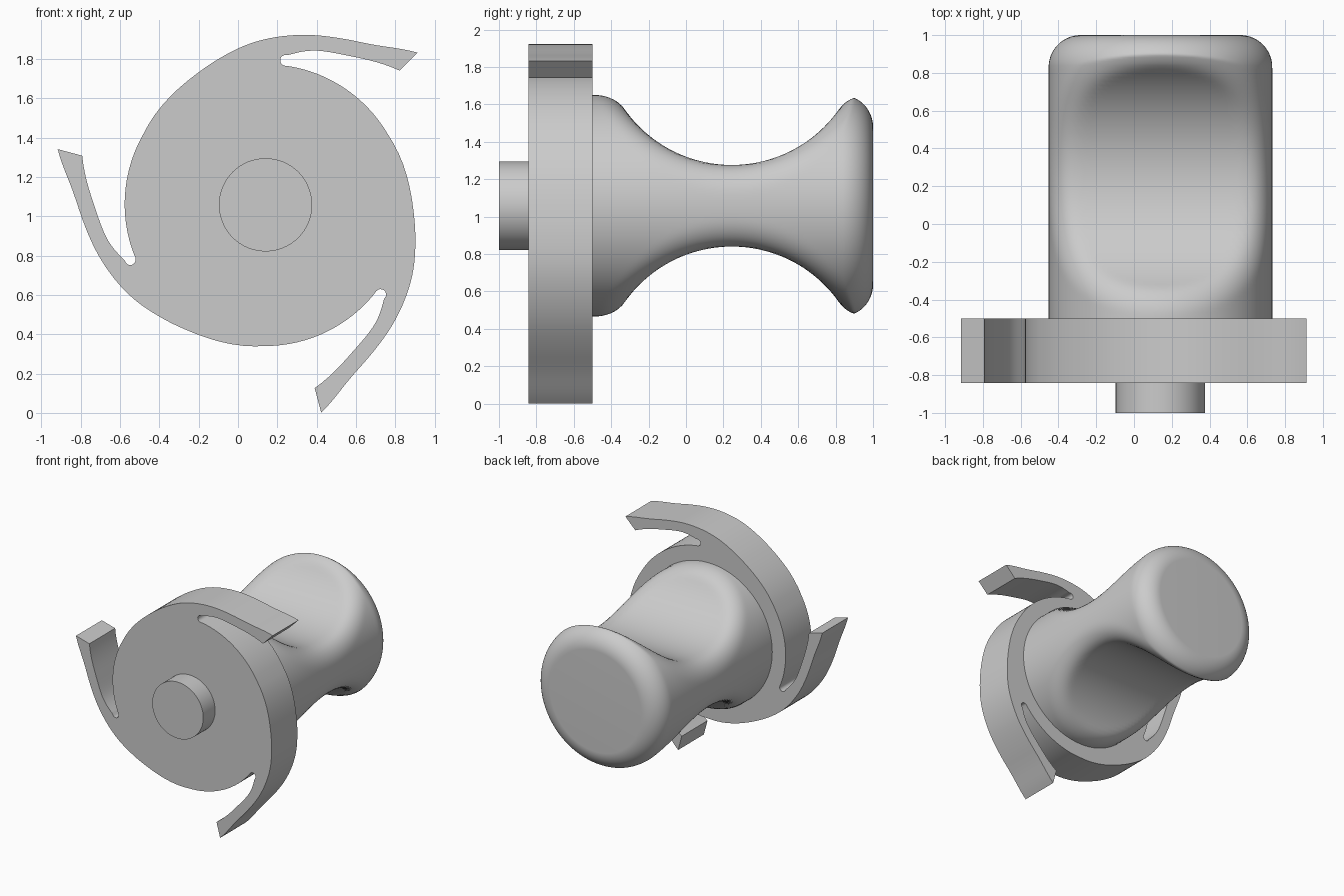
import bpy, bmesh, math
from mathutils import Vector

if "Cube" in bpy.data.objects:
    bpy.data.objects.remove(bpy.data.objects["Cube"], do_unlink=True)

CX, CZ = 0.14, 1.058          # shared axis of every part
GRIP_R, FILLET = 0.592, 0.17  # grip radius and edge rounding
NECK_Y, NECK_H, CUT_R = 0.245, 0.218, 0.70

grey = bpy.data.materials.new("plain grey")
grey.use_nodes = True
colour = (0.6, 0.6, 0.6, 1)
grey.diffuse_color = colour
grey.node_tree.nodes["Principled BSDF"].inputs["Base Color"].default_value = colour


def polar(deg, r, y):
    a = math.radians(deg)
    return Vector((CX + r * math.cos(a), y, CZ + r * math.sin(a)))


def finish(name, bm, angle=30):
    bmesh.ops.recalc_face_normals(bm, faces=bm.faces)
    mesh = bpy.data.meshes.new(name)
    bm.to_mesh(mesh)
    bm.free()
    obj = bpy.data.objects.new(name, mesh)
    mesh.materials.append(grey)
    bpy.context.collection.objects.link(obj)
    bpy.ops.object.select_all(action='DESELECT')
    obj.select_set(True)
    bpy.context.view_layer.objects.active = obj
    bpy.ops.object.shade_smooth_by_angle(angle=math.radians(angle))


def extrude_outline(name, points, depth):
    bm = bmesh.new()
    face = bm.faces.new([bm.verts.new(p) for p in points])
    out = bmesh.ops.extrude_face_region(bm, geom=[face])
    moved = [v for v in out["geom"] if isinstance(v, bmesh.types.BMVert)]
    bmesh.ops.translate(bm, verts=moved, vec=(0, depth, 0))
    finish(name, bm)


def spline(keys, steps=6):
    """Smooth curve through (angle, radius) keys."""
    pts = [Vector(k) for k in keys]
    pts = [2 * pts[0] - pts[1]] + pts + [2 * pts[-1] - pts[-2]]
    res = []
    for a, b, c, d in zip(pts, pts[1:], pts[2:], pts[3:]):
        for i in range(steps):
            t = i / steps
            res.append(0.5 * (2 * b + (c - a) * t + (2 * a - 5 * b + 4 * c - d) * t * t
                              + (3 * b - a - 3 * c + d) * t ** 3))
    return res + [pts[-2]]


# Shaft stub
extrude_outline("shaft_stub", [polar(i * 5.625, 0.237, -1) for i in range(64)], 0.17)

# Disc with three curved spring arms
outer = spline([(150, 0.718), (124, 0.742), (109, 0.776), (94, 0.829), (79, 0.88),
                (65, 0.932), (55, 0.99), (45, 1.094)])
inner = spline([(45, 0.965), (60, 0.872), (73, 0.82), (81.5, 0.770)])
slot_end = [(82 + 2.2 * math.sin(math.pi * i / 8), 0.742 + 0.028 * math.cos(math.pi * i / 8))
            for i in range(1, 9)]
body = [(82 - 52 * i / 20, 0.715 + 0.003 * i / 20) for i in range(1, 20)]
sector = [tuple(p) for p in outer + inner] + slot_end + body
outline = [polar(a - 120 * k, r, -0.842) for k in range(3) for a, r in sector]
extrude_outline("spring_arm_disc", outline, 0.342)


# Grip: round bar with scooped top and bottom and rolled edges
def rounded(d1, d2, c):
    """Rolled edge between two surfaces whose normals have cosine c."""
    a, b = d1 + FILLET, d2 + FILLET
    s = max(1 - c * c, 1e-6)
    u, v = (a - b * c) / s, (b - a * c) / s
    if u <= 0 or v <= 0:
        return max(d1, d2)
    return math.sqrt(max(u * a + v * b, 0)) - FILLET


def grip_field(r, sin_a, y):
    z = abs(r * sin_a)
    side = r - GRIP_R
    dy, dz = y - NECK_Y, NECK_H + CUT_R - z
    dist = math.hypot(dy, dz)
    scoop = rounded(side, CUT_R - dist, abs(sin_a) * dz / dist)
    return max(scoop, rounded(side, y - 1, 0))


def grip_radius(sin_a, y):
    lo, hi = 0.0, GRIP_R + 0.01
    for _ in range(22):
        mid = (lo + hi) / 2
        if grip_field(mid, sin_a, y) < 0:
            lo = mid
        else:
            hi = mid
    return lo


SEG = 128
stations = [-0.51 + 1.35 * i / 64 for i in range(64)]
stations += [0.84 + 0.16 * math.sin(math.pi / 2 * i / 24) for i in range(25)]
bm = bmesh.new()
rings = []
for y in stations:
    ring = []
    for i in range(SEG):
        deg = 360 * i / SEG
        r = grip_radius(math.sin(math.radians(deg)), min(y, 0.99999))
        ring.append(bm.verts.new(polar(deg, r, y)))
    rings.append(ring)
for a, b in zip(rings, rings[1:]):
    for i in range(SEG):
        j = (i + 1) % SEG
        bm.faces.new((a[i], a[j], b[j], b[i]))
bm.faces.new(rings[0])
bm.faces.new(rings[-1])
finish("grip", bm, 40)
